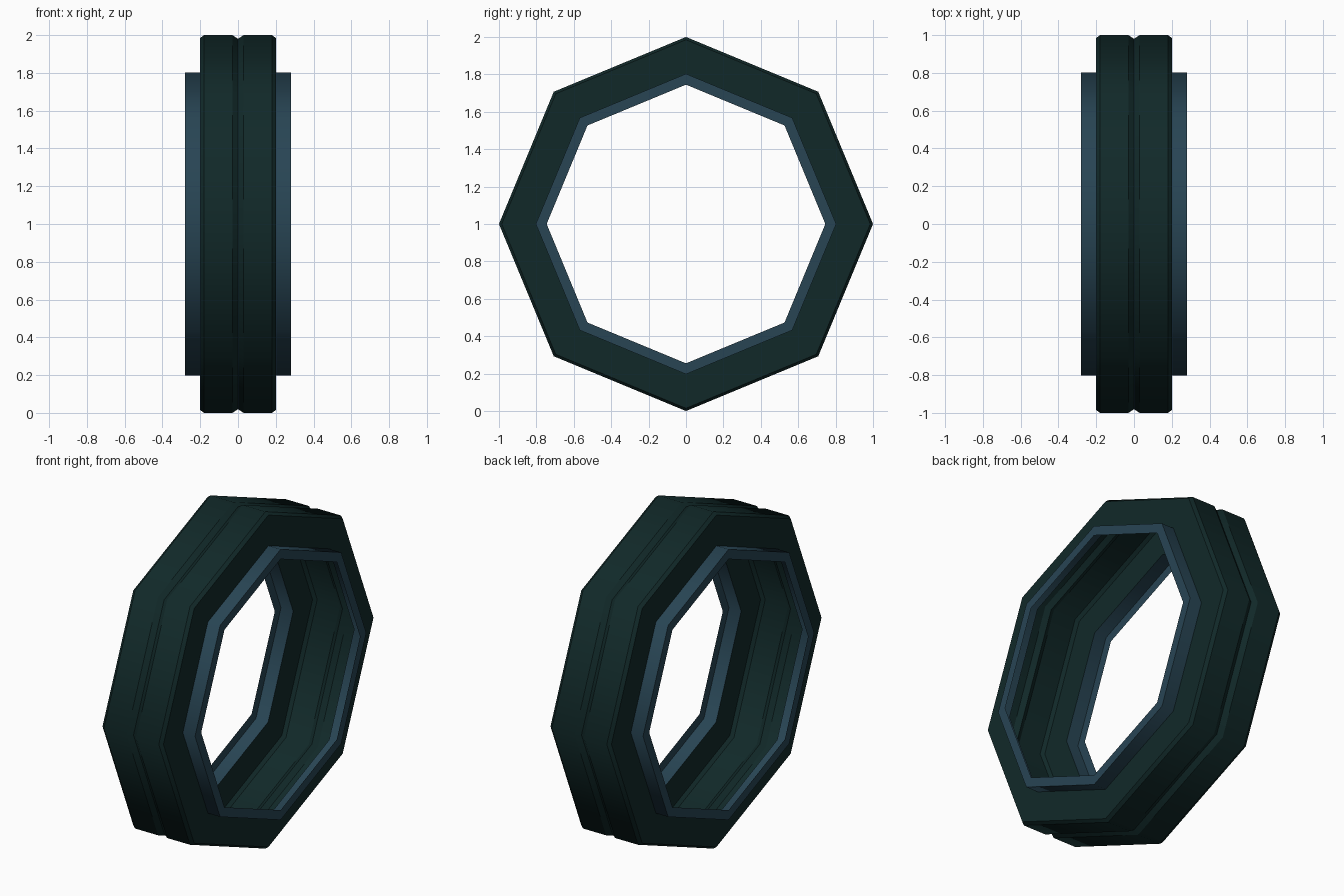
import bpy
import bmesh
from math import sin, cos, tau

cube = bpy.data.objects.get("Cube")
if cube:
    bpy.data.objects.remove(cube, do_unlink=True)

SIDES = 8


def material(name, rgb, rough):
    mat = bpy.data.materials.new(name)
    mat.use_nodes = True
    mat.diffuse_color = (*rgb, 1)
    bsdf = mat.node_tree.nodes["Principled BSDF"]
    bsdf.inputs["Base Color"].default_value = (*rgb, 1)
    bsdf.inputs["Roughness"].default_value = rough
    return mat


def mirrored(half):
    """Reflect a (x, radius) profile, keeping the -x to +x order."""
    return [(-x, r) for x, r in reversed(half)]


def octagon_skin(name, profile, mat):
    """Sweep a (x, radius) profile around the x axis as a thin skin."""
    bm = bmesh.new()
    rings = [[bm.verts.new((x, r * sin(tau * k / SIDES), 1 + r * cos(tau * k / SIDES)))
              for k in range(SIDES)] for x, r in profile]
    for a, b in zip(rings, rings[1:]):
        for k in range(SIDES):
            n = (k + 1) % SIDES
            bm.faces.new((a[k], b[k], b[n], a[n])).smooth = True
    # Creases run around the ring; the corners between facets stay soft
    for ring in rings:
        for k in range(SIDES):
            bm.edges.get((ring[k], ring[(k + 1) % SIDES])).smooth = False
    mesh = bpy.data.meshes.new(name)
    bm.to_mesh(mesh)
    bm.free()
    mesh.materials.append(mat)
    obj = bpy.data.objects.new(name, mesh)
    bpy.context.collection.objects.link(obj)
    return obj


rubber = material("dark green rubber", (0.0056, 0.022, 0.022), 0.8)
metal = material("slate blue metal", (0.021, 0.059, 0.088), 0.6)

# Hollow tyre: flat walls, chamfered shoulders and a central V groove
tread = [(0.03, 1.0), (0.18, 1.0), (0.2, 0.985), (0.2, 0.803)]
octagon_skin("tyre", mirrored(tread) + [(0, 0.98)] + tread, rubber)

# Rim collars: a short tube with an inward lip on each side
collar = [(0.2, 0.803), (0.28, 0.803), (0.28, 0.745)]
octagon_skin("left_rim", collar, metal)
octagon_skin("right_rim", mirrored(collar), metal)
